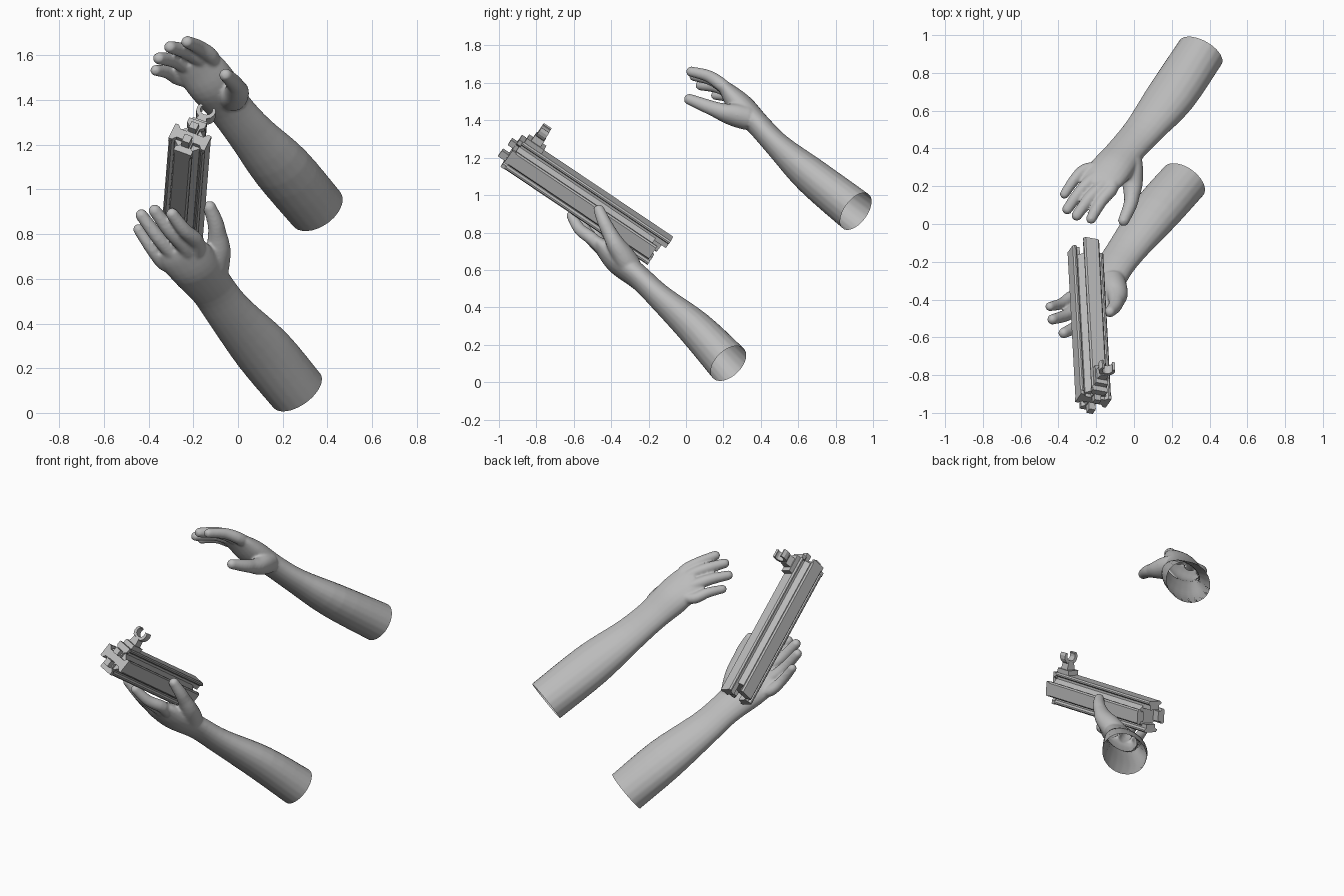
import bpy, bmesh, math
from mathutils import Vector, Matrix

cube = bpy.data.objects.get("Cube")
if cube:
    bpy.data.objects.remove(cube, do_unlink=True)

grey = bpy.data.materials.new("plain grey")
grey.use_nodes = True
colour = (0.5, 0.5, 0.5, 1)
grey.diffuse_color = colour
grey.node_tree.nodes["Principled BSDF"].inputs["Base Color"].default_value = colour


def add_object(name, bm, smooth=False):
    mesh = bpy.data.meshes.new(name)
    bmesh.ops.recalc_face_normals(bm, faces=bm.faces)
    bm.to_mesh(mesh)
    bm.free()
    mesh.materials.append(grey)
    for p in mesh.polygons:
        p.use_smooth = smooth
    ob = bpy.data.objects.new(name, mesh)
    bpy.context.collection.objects.link(ob)
    return ob


# ---------- Arms: lofted forearm, palm and digits fused by a remesh ----------
WIDE = Vector((0.7, -0.45, 0.55)).normalized()   # across the hand, towards the thumb
BACK = Vector((-0.08, 0.72, 0.68)).normalized()  # palm normal


def catmull(keys, steps=4):
    ks = [Vector(k) for k in keys]
    out = []
    for i in range(len(ks) - 1):
        a, b, c, d = ks[max(i - 1, 0)], ks[i], ks[i + 1], ks[min(i + 2, len(ks) - 1)]
        for j in range(steps):
            t = j / steps
            out.append(b + (c - a) * (t / 2) + (a * 2 - b * 5 + c * 4 - d) * (t * t / 2)
                       + (b * 3 - a - c * 3 + d) * (t ** 3 / 2))
    return out + [ks[-1]]


def loft(bm, keys, sides=20):
    """Closed elliptical tube; each key is x, y, z, half width, half thickness."""
    pts = catmull(keys)
    rings = []
    for i, p in enumerate(pts):
        tan = (pts[min(i + 1, len(pts) - 1)] - pts[max(i - 1, 0)]).to_3d().normalized()
        w = (WIDE - tan * WIDE.dot(tan)).normalized()
        n = tan.cross(w)
        rings.append([bm.verts.new(p.to_3d() + w * (p[3] * math.cos(a)) + n * (p[4] * math.sin(a)))
                      for a in (math.tau * k / sides for k in range(sides))])
    for r, q in zip(rings, rings[1:]):
        for k in range(sides):
            m = (k + 1) % sides
            bm.faces.new((r[k], r[m], q[m], q[k]))
    bm.faces.new(rings[0][::-1])
    bm.faces.new(rings[-1])


def digit(bm, points, radii):
    """Round finger through the points, with a domed tip."""
    loft(bm, [(*p, r, r) for p, r in zip(points, radii)], 12)
    bmesh.ops.create_icosphere(bm, subdivisions=2, radius=radii[-1] * 1.02,
                               matrix=Matrix.Translation(points[-1]))


def arm(name, path, knuckles, tips, thumb, back):
    bm = bmesh.new()
    elbow, nxt = Vector(path[0][:3]), Vector(path[1][:3])
    out = (elbow - nxt).normalized()
    loft(bm, [(*(elbow + out * 0.06), *path[0][3:])] + path)
    # fingers start inside the palm so the knuckles blend into it
    palm = Vector(path[4][:3])
    for k, t, r in zip(knuckles, tips, (0.033, 0.034, 0.033, 0.03)):
        k, t = Vector(k), Vector(t)
        digit(bm, [k.lerp(palm, 0.55) + back * 0.01, k, (k + t) / 2 + back * 0.016, t],
              [r, r * 1.1, r, r * 0.85])
    # thumb with its fleshy root
    root, joint, mid, tip = (Vector(p) for p in thumb)
    loft(bm, [(*root, 0.068, 0.064), (*root.lerp(joint, 0.5), 0.067, 0.06),
              (*joint, 0.054, 0.048), (*mid, 0.034, 0.034)])
    digit(bm, [joint, mid, tip], [0.045, 0.038, 0.03])
    rough = add_object(name, bm)
    remesh = rough.modifiers.new("fuse", 'REMESH')
    remesh.mode = 'VOXEL'
    remesh.voxel_size = 0.007
    soft = rough.modifiers.new("soften", 'SMOOTH')
    soft.factor = 0.5
    soft.iterations = 8
    solid = bpy.data.meshes.new_from_object(rough.evaluated_get(bpy.context.evaluated_depsgraph_get()))
    bpy.data.objects.remove(rough, do_unlink=True)
    # open the sleeve end
    bm = bmesh.new()
    bm.from_mesh(solid)
    bmesh.ops.bisect_plane(bm, geom=bm.verts[:] + bm.edges[:] + bm.faces[:],
                           plane_co=elbow, plane_no=out, clear_outer=True)
    add_object(name, bm, True)


arm("supporting_arm",
    [(0.263, 0.227, 0.1, 0.133, 0.115), (0.115, 0.06, 0.277, 0.136, 0.099),
     (-0.033, -0.13, 0.445, 0.11, 0.07), (-0.112, -0.24, 0.55, 0.104, 0.064),
     (-0.188, -0.36, 0.645, 0.118, 0.07), (-0.24, -0.435, 0.708, 0.12, 0.048),
     (-0.268, -0.47, 0.745, 0.1, 0.028)],
    [(-0.185, -0.5, 0.765), (-0.238, -0.483, 0.745), (-0.288, -0.438, 0.71), (-0.325, -0.383, 0.665)],
    [(-0.295, -0.612, 0.89), (-0.372, -0.577, 0.905), (-0.432, -0.505, 0.885), (-0.445, -0.437, 0.822)],
    [(-0.115, -0.3, 0.62), (-0.088, -0.38, 0.745), (-0.098, -0.43, 0.84), (-0.127, -0.465, 0.92)],
    -BACK)

arm("raised_arm",
    [(0.352, 0.908, 0.913, 0.133, 0.115), (0.193, 0.672, 1.1, 0.136, 0.099),
     (0.055, 0.5, 1.255, 0.11, 0.07), (-0.042, 0.39, 1.373, 0.103, 0.064),
     (-0.112, 0.3, 1.467, 0.115, 0.07), (-0.168, 0.237, 1.54, 0.114, 0.048),
     (-0.2, 0.195, 1.58, 0.096, 0.028)],
    [(-0.117, 0.19, 1.59), (-0.168, 0.2, 1.58), (-0.218, 0.237, 1.545), (-0.26, 0.287, 1.495)],
    [(-0.227, 0.028, 1.66), (-0.303, 0.045, 1.637), (-0.353, 0.078, 1.587), (-0.368, 0.158, 1.533)],
    [(-0.022, 0.33, 1.412), (-0.008, 0.2, 1.442), (-0.017, 0.11, 1.476), (-0.055, 0.018, 1.512)],
    BACK)

# ---------- Fore-end: prisms laid along a tilted, rolled axis ----------
FRONT = Vector((-0.215, -0.935, 1.235))
ALONG = Vector((-0.045, 0.83, -0.557)).normalized()
roll = math.radians(22)
side0 = Vector((1, 0, 0))
side0 = (side0 - ALONG * side0.dot(ALONG)).normalized()
up0 = side0.cross(ALONG)
UP = up0 * math.cos(roll) + side0 * math.sin(roll)
SIDE = side0 * math.cos(roll) - up0 * math.sin(roll)


def prism(name, profile, start, end, turn=0):
    """Extrude a (side, up) profile along the fore-end axis."""
    bm = bmesh.new()
    c, s = math.cos(turn), math.sin(turn)
    rows = [[bm.verts.new(FRONT + SIDE * (x * c + y * s) + UP * (y * c - x * s) + ALONG * a)
             for x, y in profile] for a in (start, end)]
    bm.faces.new(rows[0])
    bm.faces.new(rows[1][::-1])
    for k in range(len(profile)):
        m = (k + 1) % len(profile)
        bm.faces.new((rows[0][k], rows[0][m], rows[1][m], rows[1][k]))
    return add_object(name, bm)


def block(name, x, low, high, start, end):
    return prism(name, [(-x, low), (x, low), (x, high), (-x, high)], start, end)


def mirrored(half):
    return half + [(-x, y) for x, y in reversed(half)]


octagon = [(0.068 * math.cos(a), 0.068 * math.sin(a))
           for a in (math.pi / 8 + k * math.pi / 4 for k in range(8))]
prism("fore_end_body", octagon, 0.02, 0.9)

# four rails, the top one longest and tallest, each with a front cap arm;
# the turn runs from the top towards +x
rails = (("top", 0.975, 0.097), ("left", 0.93, 0.087), ("bottom", 0.945, 0.092), ("right", 0.95, 0.087))
for k, (label, length, reach) in enumerate(rails):
    turn = k * math.pi / 2
    prism(label + "_rail", mirrored([(0.03, 0.045), (0.03, reach - 0.025), (0.044, reach - 0.016),
                                     (0.044, reach - 0.008), (0.036, reach)]), 0.02, length, turn)
    prism(label + "_cap_arm", mirrored([(0.024, 0.0), (0.024, 0.055), (0.042, 0.07), (0.042, reach)]),
          0.0, 0.025, turn)
block("lower_front_lug", 0.018, -0.06, -0.02, -0.043, 0.01)
block("upper_front_lug", 0.018, 0.025, 0.06, -0.035, 0.01)

# front sight with an open fork
block("sight_base", 0.034, 0.09, 0.125, 0.03, 0.14)
prism("sight_post", mirrored([(0.028, 0.12), (0.018, 0.168)]), 0.055, 0.115)
arc = [math.radians(-90 + d) for d in range(-125, 126, 25)]
fork = [(0.044 * math.cos(a), 0.2 + 0.044 * math.sin(a)) for a in arc]
fork += [(0.028 * math.cos(a), 0.205 + 0.028 * math.sin(a)) for a in reversed(arc)]
prism("sight_fork", fork, 0.06, 0.11)
